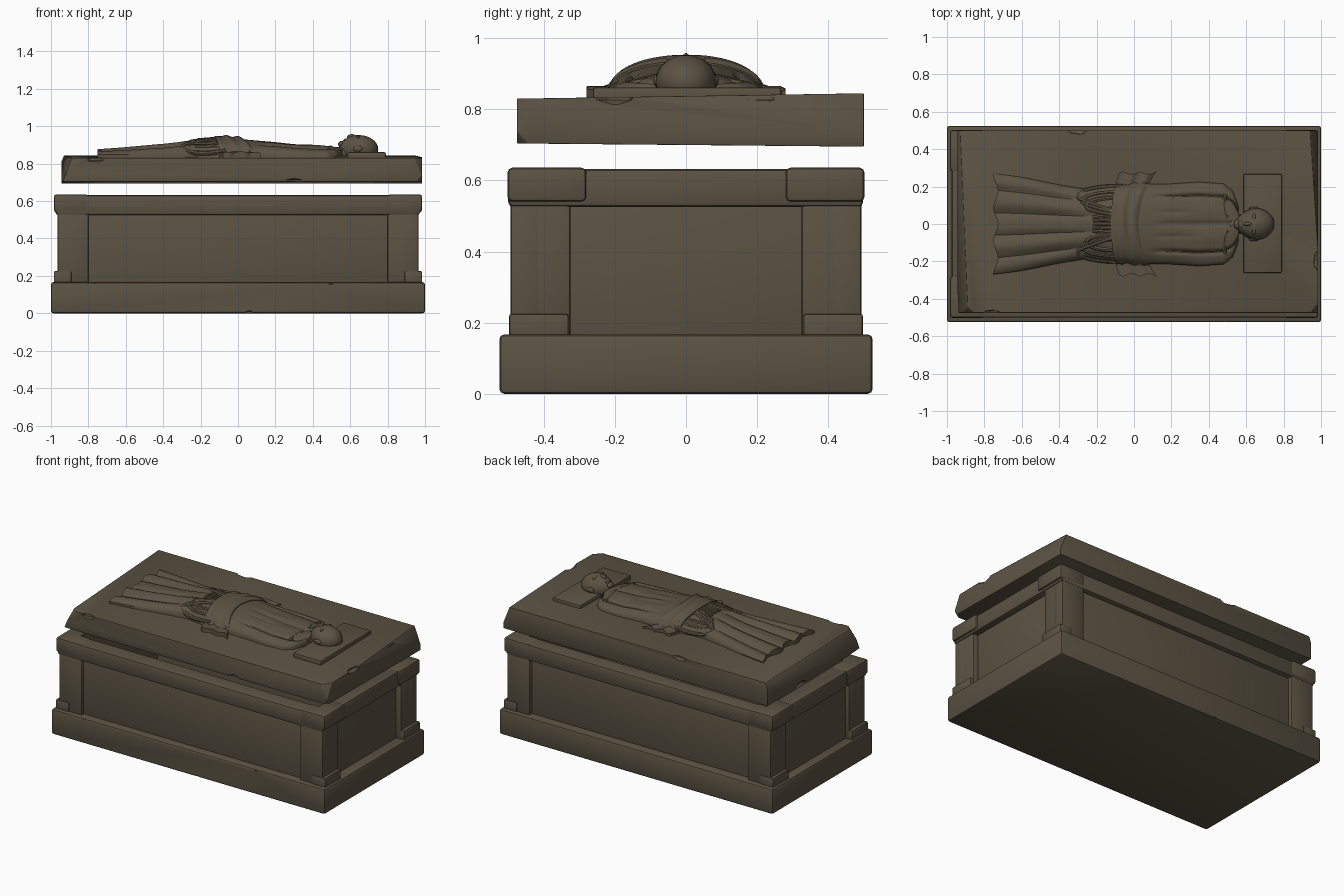
import bpy, bmesh, math, random
from mathutils import Vector, Matrix

random.seed(4)
cube = bpy.data.objects.get("Cube")
if cube:
    bpy.data.objects.remove(cube, do_unlink=True)

stone = bpy.data.materials.new("dark_stone")
stone.use_nodes = True
COLOUR = (0.105, 0.086, 0.056, 1)
stone.diffuse_color = COLOUR
stone.node_tree.nodes["Principled BSDF"].inputs["Base Color"].default_value = COLOUR
parts = []


def add(name, mesh):
    obj = bpy.data.objects.new(name, mesh)
    bpy.context.scene.collection.objects.link(obj)
    return obj


def from_bmesh(name, bm):
    bmesh.ops.recalc_face_normals(bm, faces=bm.faces)
    mesh = bpy.data.meshes.new(name)
    bm.to_mesh(mesh)
    bm.free()
    return add(name, mesh)


def finish(obj, bevel=0.0, cutter=None):
    """Bevel, cut, bake the modifiers and give the part its stone."""
    if bevel:
        mod = obj.modifiers.new("bevel", "BEVEL")
        mod.width, mod.segments = bevel, 2
    if cutter:
        mod = obj.modifiers.new("cut", "BOOLEAN")
        mod.object, mod.solver = cutter, "EXACT"
    dg = bpy.context.evaluated_depsgraph_get()
    mesh = bpy.data.meshes.new_from_object(obj.evaluated_get(dg))
    name = obj.name
    bpy.data.objects.remove(obj, do_unlink=True)
    mesh.materials.clear()
    mesh.materials.append(stone)
    done = add(name, mesh)
    done.name = name
    parts.append(done)
    return done


def box_bm(x, y, z):
    bm = bmesh.new()
    bmesh.ops.create_cube(bm, size=1)
    for v in bm.verts:
        v.co = [r[0] + (c + 0.5) * (r[1] - r[0]) for c, r in zip(v.co, (x, y, z))]
    return bm


def box(name, x, y, z, bevel=0.012, cutter=None):
    return finish(from_bmesh(name, box_bm(x, y, z)), bevel, cutter)


def chips(name, spots, size, cavity=None):
    """Rough stones (and an optional cavity) used to cut a part."""
    bm = box_bm(*cavity) if cavity else bmesh.new()
    for p in spots:
        turn = Matrix.Rotation(random.random() * 3, 4, "Z")
        stretch = Matrix.Diagonal((2.2, 1.2, 1, 1))
        if abs(p[0]) > 0.9:
            stretch = Matrix.Diagonal((1.2, 2.2, 1, 1))
        bmesh.ops.create_icosphere(bm, subdivisions=1, radius=size,
                                   matrix=Matrix.Translation(p) @ stretch @ turn)
    obj = from_bmesh(name, bm)
    obj.hide_render = True
    return obj


# Chest: plinth, hollow core, corner posts and rim
CAVITY = ((-0.87, 0.87), (-0.4, 0.4), (0.1, 0.8))
hollow = chips("cavity_cutter", [], 0.02, CAVITY)
rim_cut = chips("rim_cutter", [(-0.3, -0.51, 0.645), (0.45, -0.51, 0.645), (0.2, 0.51, 0.645),
                               (-0.6, 0.51, 0.645)], 0.016, CAVITY)
plinth_cut = chips("plinth_cutter", [(0.06, -0.535, 0), (0.5, -0.54, 0.165), (-0.2, 0.54, 0),
                                     (-0.76, -0.54, 0.17)], 0.02, CAVITY)
box("plinth", (-1, 1), (-0.525, 0.525), (0, 0.167), 0.014, plinth_cut)
box("chest_core", (-0.94, 0.93), (-0.47, 0.465), (0.11, 0.6), 0.004, hollow)
box("rim", (-0.975, 0.972), (-0.5, 0.498), (0.525, 0.632), 0.014, rim_cut)
for sx, end in ((-1, "right"), (1, "left")):
    for sy, side in ((-1, "front"), (1, "back")):
        span = lambda s, a, b: tuple(sorted((s * a, s * b)))
        tag = f"{side}_{end}"
        # Each post wraps the corner, leaving sunken panels between
        box("long_post_" + tag, span(sx, 0.80, 0.965), span(sy, 0.41, 0.493), (0.15, 0.55), 0.008)
        box("end_post_" + tag, span(sx, 0.88, 0.964), span(sy, 0.325, 0.49), (0.15, 0.55), 0.008)
        box("foot_block_" + tag, span(sx, 0.89, 0.985), span(sy, 0.33, 0.498), (0.15, 0.225), 0.008)
        box("rim_corner_" + tag, span(sx, 0.80, 0.984), span(sy, 0.28, 0.502), (0.54, 0.636),
            0.014, hollow)

# Lid: slightly wedge-shaped slab with broken corners
bm = box_bm((-0.945, 0.985), (-0.475, 0.5), (0.70, 0.835))
for v in bm.verts:
    if v.co.z > 0.8:
        v.co.z = 0.845 if v.co.y > 0 else 0.83
    else:
        v.co.z = 0.695 if v.co.y > 0 else 0.704
BREAKS = [((-0.945, -0.475, 0.83), (-0.6, -0.6, 0.5), 0.055),
          ((0.985, -0.475, 0.83), (0.7, -0.6, 0.3), 0.03),
          ((0.985, 0.5, 0.845), (0.8, 0.35, 0.4), 0.03),
          ((-0.945, 0.5, 0.84), (-1, -0.05, 0.4), 0.012),
          ((0.985, 0.1, 0.84), (1, 0.06, 0.4), 0.016),
          ((0.985, -0.475, 0.70), (0.6, -0.6, -0.5), 0.02)]
for corner, normal, depth in BREAKS:
    n = Vector(normal).normalized()
    cut = bmesh.ops.bisect_plane(bm, geom=bm.verts[:] + bm.edges[:] + bm.faces[:],
                                 plane_co=Vector(corner) - n * depth, plane_no=n, clear_outer=True)
    rim = [e for e in cut["geom_cut"] if isinstance(e, bmesh.types.BMEdge)]
    bmesh.ops.holes_fill(bm, edges=rim)
lid_cut = chips("lid_cutter", [(-0.95, -0.28, 0.84), (-0.95, 0.15, 0.7), (0.99, -0.2, 0.84),
                               (0.99, 0.22, 0.84), (-0.76, -0.49, 0.83), (0.3, -0.49, 0.7),
                               (-0.3, 0.51, 0.85)], 0.03)
finish(from_bmesh("lid", bm), 0.01, lid_cut)
for c in (hollow, rim_cut, plinth_cut, lid_cut):
    bpy.data.objects.remove(c, do_unlink=True)

# Reclining figure: outline along its length as (x, half width, height)
Z0 = 0.832
OUTLINE = [(-0.74, 0.27, 0.018), (-0.6, 0.25, 0.03), (-0.4, 0.21, 0.05), (-0.25, 0.185, 0.075),
           (-0.1, 0.205, 0.09), (0.05, 0.215, 0.08), (0.2, 0.215, 0.068), (0.35, 0.225, 0.05),
           (0.48, 0.215, 0.045), (0.53, 0.175, 0.04), (0.56, 0.09, 0.034)]


def outline(x):
    x = min(max(x, OUTLINE[0][0]), OUTLINE[-1][0])
    for a, b in zip(OUTLINE, OUTLINE[1:]):
        if x <= b[0]:
            t = (x - a[0]) / (b[0] - a[0])
            return a[1] + t * (b[1] - a[1]), a[2] + t * (b[2] - a[2])


def bump(v, centre, width):
    return math.exp(-((v - centre) / width) ** 2)


def height(x, y):
    w, h = outline(x)
    u = min(abs(y) / w, 1)
    z = 0.016 + h * math.sqrt(max(0, 1 - u ** 2.2))
    if x < -0.12:   # robe folds fanning out toward the feet
        t = min(1, (-0.12 - x) / 0.3)
        z += t * (0.022 * (abs(math.cos(u * 7)) - 0.4) * (1 - u ** 6) - 0.008 * bump(u, 0, 0.12))
    elif x > 0.08:  # chest, arms and the cloth between
        t = min(1, (x - 0.08) / 0.1)
        z -= t * (0.013 * bump(u, 0.68, 0.05) + 0.008 * bump(u, 0, 0.07))
        z += 0.007 * bump(x, 0.4, 0.09) * bump(u, 0.32, 0.2)
        z -= t * 0.005 * bump(u, 0.3, 0.05) * bump(x, 0.18, 0.12)
    return Z0 + max(z, 0.006)


def sheet(name, point, ni, nj):
    """Grid draped by point(s, t), with a border dropping into the lid."""
    bm = bmesh.new()
    rows = []
    for i in range(-1, ni + 2):
        row = []
        for j in range(-1, nj + 2):
            s, t = min(max(i / ni, 0), 1), min(max(j / nj, 0), 1)
            x, y, z = point(s, t)
            if i in (-1, ni + 1) or j in (-1, nj + 1):
                z = Z0 - 0.012
            row.append(bm.verts.new((x, y, z)))
        rows.append(row)
    for a, b in zip(rows, rows[1:]):
        for j in range(len(a) - 1):
            bm.faces.new((a[j], b[j], b[j + 1], a[j + 1]))
    return finish(from_bmesh(name, bm))


def body(s, t):
    x = -0.74 + 1.30 * s
    y = (2 * t - 1) * outline(x)[0]
    return x - 0.012 * bump(s, 0, 0.05) * math.cos(t * 19), y, height(x, y)


def sash(s, t):
    u = 2 * t - 1
    x = -0.05 + 0.07 * u * u + (s - 0.5) * (0.15 + 0.05 * u * u)
    y = u * (0.272 + 0.008 * math.sin(s * 14))
    ripple = 0.004 * math.cos(s * 15 + u) - 0.006 * abs(2 * s - 1) ** 4
    return x, y, max(height(x, y) + 0.014, Z0 + 0.028) + ripple


sheet("robed_body", body, 110, 72)
sheet("waist_sash", sash, 20, 48)


def tube(name, points, radius, sink=0.3):
    """Rounded fold lying on the body."""
    curve = bpy.data.curves.new(name, "CURVE")
    curve.dimensions, curve.bevel_depth = "3D", radius
    curve.bevel_resolution, curve.use_fill_caps = 2, True
    spline = curve.splines.new("NURBS")
    spline.points.add(len(points) - 1)
    spline.use_endpoint_u, spline.order_u = True, 3
    for p, (x, y) in zip(spline.points, points):
        p.co = (x, y, height(x, y) - radius * sink, 1)
    return finish(add(name, curve))


# Hanging sleeves, collar bones and the knotted belt
for s, side in ((-1, "right"), (1, "left")):
    for k in range(3):
        d = 0.03 * k
        tube(f"{side}_sleeve_fold_{k + 1}",
             [(-0.06, s * (0.2 - d)), (-0.2, s * (0.2 - d)), (-0.33 + d, s * (0.15 - d)),
              (-0.2, s * (0.1 - d * 0.6)), (-0.1, s * (0.07 - d * 0.4))], 0.013)
    tube(f"{side}_collar_bone", [(0.5, s * 0.03), (0.47, s * 0.09), (0.49, s * 0.16)], 0.011, 0.6)
for k in range(5):
    y = (k - 2) * 0.022
    tube(f"belt_knot_{k + 1}", [(-0.22, y * 0.8), (-0.16, y), (-0.11, y)], 0.011)

# Pillow, head and face
box("pillow", (0.585, 0.79), (-0.262, 0.268), (0.82, 0.862), 0.008)


def ball(name, centre, radii):
    bm = bmesh.new()
    bmesh.ops.create_uvsphere(bm, u_segments=28, v_segments=16, radius=1)
    for v in bm.verts:
        v.co = [c + r * q for c, r, q in zip(centre, radii, v.co)]
        if name == "head":   # narrow toward the chin
            v.co.y *= 1 - 0.28 * max(0, (0.64 - v.co.x) / 0.1)
    return finish(from_bmesh(name, bm))


ball("head", (0.645, 0, 0.877), (0.105, 0.086, 0.076))
ball("neck", (0.55, 0, 0.855), (0.07, 0.052, 0.036))
ball("nose", (0.608, 0, 0.942), (0.026, 0.011, 0.016))
ball("mouth", (0.572, 0, 0.924), (0.009, 0.024, 0.008))
ball("chin", (0.553, 0, 0.905), (0.018, 0.027, 0.016))
for s, side in ((-1, "right"), (1, "left")):
    ball(side + "_brow", (0.642, s * 0.03, 0.942), (0.009, 0.026, 0.009))
    ball(side + "_eye", (0.622, s * 0.03, 0.935), (0.011, 0.017, 0.008))
    ball(side + "_ear", (0.64, s * 0.083, 0.88), (0.025, 0.009, 0.016))

# Smooth shading with crisp edges
bpy.ops.object.select_all(action="DESELECT")
for p in parts:
    p.select_set(True)
bpy.context.view_layer.objects.active = parts[0]
bpy.ops.object.shade_smooth_by_angle(angle=math.radians(35))
